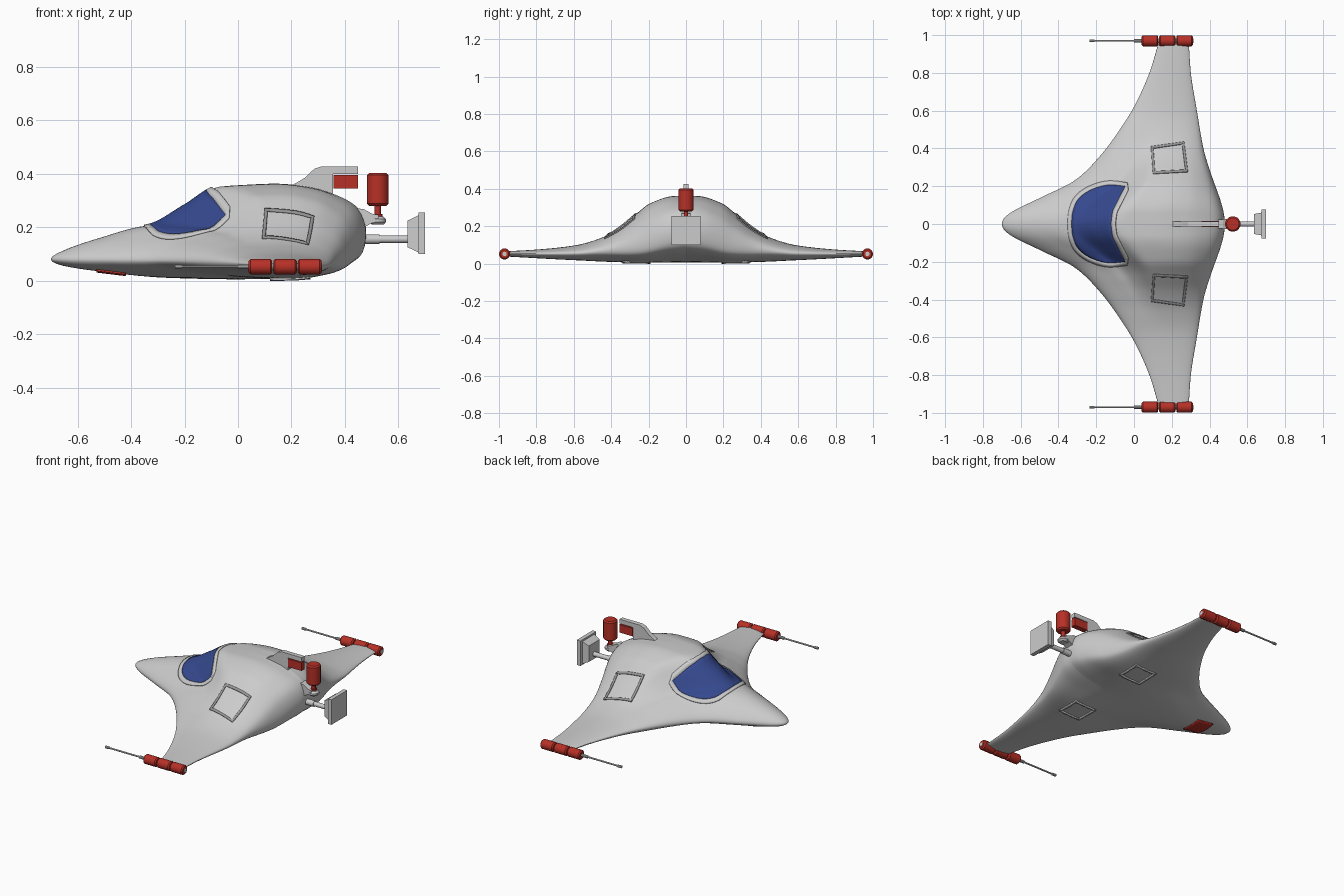
import bpy, bmesh, math
from mathutils import Vector

if "Cube" in bpy.data.objects:
    bpy.data.objects.remove(bpy.data.objects["Cube"])


def material(name, rgb):
    mat = bpy.data.materials.new(name)
    mat.use_nodes = True
    mat.diffuse_color = (*rgb, 1)
    mat.node_tree.nodes["Principled BSDF"].inputs["Base Color"].default_value = (*rgb, 1)
    return mat


HULL = material("light grey", (.6, .6, .6))
RED = material("red", (.47, .03, .02))
BLUE = material("canopy blue", (.035, .065, .27))
FRAME = material("frame grey", (.3, .3, .3))


def finish(name, bm, mat, angle=35):
    bmesh.ops.recalc_face_normals(bm, faces=bm.faces)
    mesh = bpy.data.meshes.new(name)
    bm.to_mesh(mesh)
    bm.free()
    mesh.materials.append(mat)
    obj = bpy.data.objects.new(name, mesh)
    bpy.context.collection.objects.link(obj)
    bpy.ops.object.select_all(action='DESELECT')
    obj.select_set(True)
    bpy.context.view_layer.objects.active = obj
    bpy.ops.object.shade_smooth_by_angle(angle=math.radians(angle))
    return obj


def curve(points):
    """Smooth function through (t, value) points without overshoot."""
    t, v = zip(*points)
    d = [(v[i + 1] - v[i]) / (t[i + 1] - t[i]) for i in range(len(t) - 1)]
    inner = [0 if a * b <= 0 else 2 * a * b / (a + b) for a, b in zip(d, d[1:])]
    m = [d[0], *inner, d[-1]]

    def at(x):
        x = min(max(x, t[0]), t[-1])
        i = max(k for k in range(len(d)) if t[k] <= x)
        h = t[i + 1] - t[i]
        s = (x - t[i]) / h
        return (v[i] + s * h * m[i] + s * s * (3 * (v[i + 1] - v[i]) - h * (2 * m[i] + m[i + 1]))
                + s ** 3 * (h * (m[i] + m[i + 1]) - 2 * (v[i + 1] - v[i])))
    return at


# Hull plan, span-wise heights and centre profile
lead = curve([(0, -.7), (.015, -.697), (.03, -.688), (.058, -.656), (.137, -.5), (.233, -.31),
              (.36, -.18), (.5, -.075), (.63, .005), (.81, .085), (.96, .13)])
trail = curve([(0, .48), (.04, .478), (.1, .465), (.26, .41), (.39, .37), (.6, .333), (.81, .3), (.96, .29)])
crest = curve([(0, .36), (.06, .36), (.19, .325), (.27, .265), (.355, .195), (.46, .135),
               (.59, .097), (.78, .076), (.96, .066)])
belly = curve([(0, .005), (.3, .006), (.6, .018), (.96, .038)])
lead_z = curve([(0, .08), (.3, .075), (.96, .052)])
trail_z = curve([(0, .18), (.1, .16), (.26, .1), (.4, .075), (.6, .055), (.96, .052)])


def angle_of(u):
    return math.acos(1 - 2 * min(max(u, 0), 1))


def profile(points):
    return curve([(angle_of((x + .7) / 1.18), z) for x, z in points])


top_line = profile([(-.7, .08), (-.67, .105), (-.517, .16), (-.378, .2), (-.33, .208), (-.2, .28),
                    (-.08, .35), (0, .357), (.14, .363), (.27, .35), (.38, .315), (.445, .275), (.48, .18)])
low_line = profile([(-.7, .08), (-.67, .06), (-.52, .035), (-.25, .01), (0, .005), (.175, .012),
                    (.31, .035), (.4, .06), (.465, .105), (.48, .18)])


def hull_z(theta, y, top=True):
    y = abs(y)
    u = (1 - math.cos(theta)) / 2

    def middle(k, at):
        return lead_z(at) * (1 - k) + trail_z(at) * k
    line, limit = (top_line, crest) if top else (low_line, belly)
    body = (line(theta) - middle(u, 0)) / (limit(0) - middle(.6, 0))
    s = min(max((y - .15) / .4, 0), 1)
    s = s * s * (3 - 2 * s)
    shape = body * (1 - s) + math.sin(theta) * s
    return max(0, middle(u, y) + shape * (limit(y) - middle(.6, y)))


def on_hull(x, y, top=True, lift=0):
    a, b = lead(abs(y)), trail(abs(y))
    z = hull_z(angle_of((x - a) / (b - a)), y, top)
    return (x, y, z + (lift if top else -lift))


def skin(bm, rows, closed=False):
    rows = [[bm.verts.new(p) for p in row] for row in rows]
    n = len(rows[0])
    for a, b in zip(rows, rows[1:]):
        for i in range(n if closed else n - 1):
            j = (i + 1) % n
            bm.faces.new((a[i], a[j], b[j], b[i]))
    return rows


# Hull: sections from wing tip to wing tip
STATIONS, HALF = 56, 48
sections = []
for k in range(-STATIONS, STATIONS + 1):
    y = math.copysign(.96 * abs(k / STATIONS) ** 1.5, k)
    a, b = lead(abs(y)), trail(abs(y))
    ring = []
    for i in range(2 * HALF):
        top = i <= HALF
        theta = math.pi * (i if top else 2 * HALF - i) / HALF
        ring.append((a + (b - a) * (1 - math.cos(theta)) / 2, y, hull_z(theta, y, top)))
    sections.append(ring)
bm = bmesh.new()
rows = skin(bm, sections, True)
bm.faces.new(rows[0])
bm.faces.new(rows[-1])
finish("hull", bm, HULL, 60)


def plate(name, rows, mat, thick, closed=False):
    bm = bmesh.new()
    skin(bm, rows, closed)
    bmesh.ops.remove_doubles(bm, verts=bm.verts, dist=.0005)
    mod = finish(name, bm, mat).modifiers.new("thickness", 'SOLIDIFY')
    mod.thickness, mod.offset = thick, 0


def border(name, loop, width, mat, top=True, lift=.002):
    """Raised band following a closed outline on the hull."""
    outer = []
    for i, p in enumerate(loop):
        d = (loop[(i + 1) % len(loop)] - loop[i - 1]).normalized()
        outer.append(p + Vector((d.y, -d.x)) * width)
    rows = [[on_hull(*p.lerp(q, k / 2), top, lift) for p, q in zip(loop, outer)] for k in range(3)]
    plate(name, rows, mat, .008, True)


# Crescent canopy and its rim
front_x = curve([(0, -.33), (.15, -.327), (.4, -.305), (.65, -.23), (.85, -.125), (1, -.045)])
front_y = curve([(0, 0), (.4, .115), (.65, .178), (.85, .206), (1, .198)])
rear_x = curve([(0, -.12), (.3, -.112), (.6, -.085), (1, -.045)])
rear_y = curve([(0, 0), (.3, .06), (.6, .12), (1, .198)])


def arc(fx, fy, n=24):
    return [Vector((fx(abs(k / n)), math.copysign(fy(abs(k / n)), k))) for k in range(-n, n + 1)]


front, rear = arc(front_x, front_y), arc(rear_x, rear_y)
plate("canopy", [[on_hull(*p.lerp(q, k / 12), True, .003) for p, q in zip(front, rear)]
                 for k in range(13)], BLUE, .006)
border("canopy_rim", rear + front[-2:0:-1], .022, HULL)

# Access panel frames, above and below each wing
TOP_PANEL = [(.09, .41), (.1, .265), (.285, .275), (.265, .435)]
LOW_PANEL = [(.12, .34), (.12, .19), (.27, .19), (.27, .34)]
for side, label in ((1, "left"), (-1, "right")):
    for corners, top, where in ((TOP_PANEL, True, "upper"), (LOW_PANEL, False, "lower")):
        c = [Vector((x, y * side)) for x, y in corners][::side]
        loop = [c[i].lerp(c[(i + 1) % 4], k / 8) for i in range(4) for k in range(8)]
        border(f"{where}_panel_frame_{label}", loop, -.012, FRAME if top else HULL, top)

# Red hatch under the nose
plate("belly_hatch", [[on_hull(-.53 + .11 * i / 8, .065 * (j / 4 - 1), False, .003) for i in range(9)]
                      for j in range(9)], RED, .006)


def lathe(name, origin, axis, steps, mat, sides=16):
    """Turned part: steps are (distance, radius) along x or z."""
    bm = bmesh.new()
    rings = []
    for d, r in steps:
        ring = []
        for i in range(sides):
            a = 2 * math.pi * (i + .5) / sides
            p, q = r * math.cos(a), r * math.sin(a)
            ring.append(Vector(origin) + Vector((d, p, q) if axis == 'x' else (p, q, d)))
        rings.append(ring)
    rows = skin(bm, rings, True)
    bm.faces.new(rows[0])
    bm.faces.new(rows[-1])
    return finish(name, bm, mat)


def barrel(start, end, r, bevel):
    return [(start, r - bevel), (start + bevel, r), (end - bevel, r), (end, r - bevel)]


# Wing-tip guns
for side, label in ((1, "left"), (-1, "right")):
    spot = (0, .97 * side, .052)
    for n, start in enumerate((.04, .132, .224)):
        lathe(f"gun_segment_{n}_{label}", spot, 'x', barrel(start, start + .088, .03, .007), RED, 12)
    lathe(f"gun_barrel_{label}", spot, 'x', [(-.235, .008), (-.21, .008), (-.21, .005),
                                             (0, .005), (0, .009), (.05, .009)], HULL, 10)
    lathe(f"gun_core_{label}", spot, 'x', [(.05, .012), (.315, .012)], HULL, 10)

# Tail boom and plate
lathe("tail_boom", (0, 0, .155), 'x', [(.4, .018), (.53, .018), (.53, .014), (.65, .014)], HULL)


def frustum(name, slices, z, mat):
    bm = bmesh.new()
    rows = skin(bm, [[(x, w * a, z + h * b) for a, b in ((-1, -1), (1, -1), (1, 1), (-1, 1))]
                     for x, w, h in slices], True)
    bm.faces.new(rows[0])
    bm.faces.new(rows[-1])
    finish(name, bm, mat, 20)


frustum("tail_plate_mount", [(.635, .053, .05), (.676, .06, .07)], .175, HULL)
frustum("tail_plate", [(.675, .078, .078), (.7, .078, .078)], .177, HULL)

# Upright canister on its bracket
canister = (.523, 0, 0)
lathe("canister", canister, 'z', barrel(.28, .403, .041, .008), RED)
lathe("canister_neck", canister, 'z', [(.235, .018), (.25, .018), (.25, .012), (.285, .012)], RED)
lathe("canister_foot", canister, 'z', barrel(.21, .24, .032, .01), HULL)
frustum("canister_arm", [(.42, .02, .04), (.47, .025, .035), (.5, .028, .018), (.525, .028, .013)], .233, HULL)


# Dorsal fin with red block below its overhang
def slab(name, outline, half, mat):
    bm = bmesh.new()
    rows = skin(bm, [[(x, y, z) for x, z in outline] for y in (-half, half)], True)
    bm.faces.new(rows[0])
    bm.faces.new(rows[1])
    finish(name, bm, mat, 20)


slab("fin", [(.19, .35), (.225, .37), (.25, .385), (.285, .418), (.31, .427), (.45, .427),
             (.45, .4), (.355, .4), (.355, .3), (.25, .3)], .014, HULL)
slab("fin_block", [(.358, .345), (.45, .345), (.45, .395), (.358, .395)], .016, RED)
